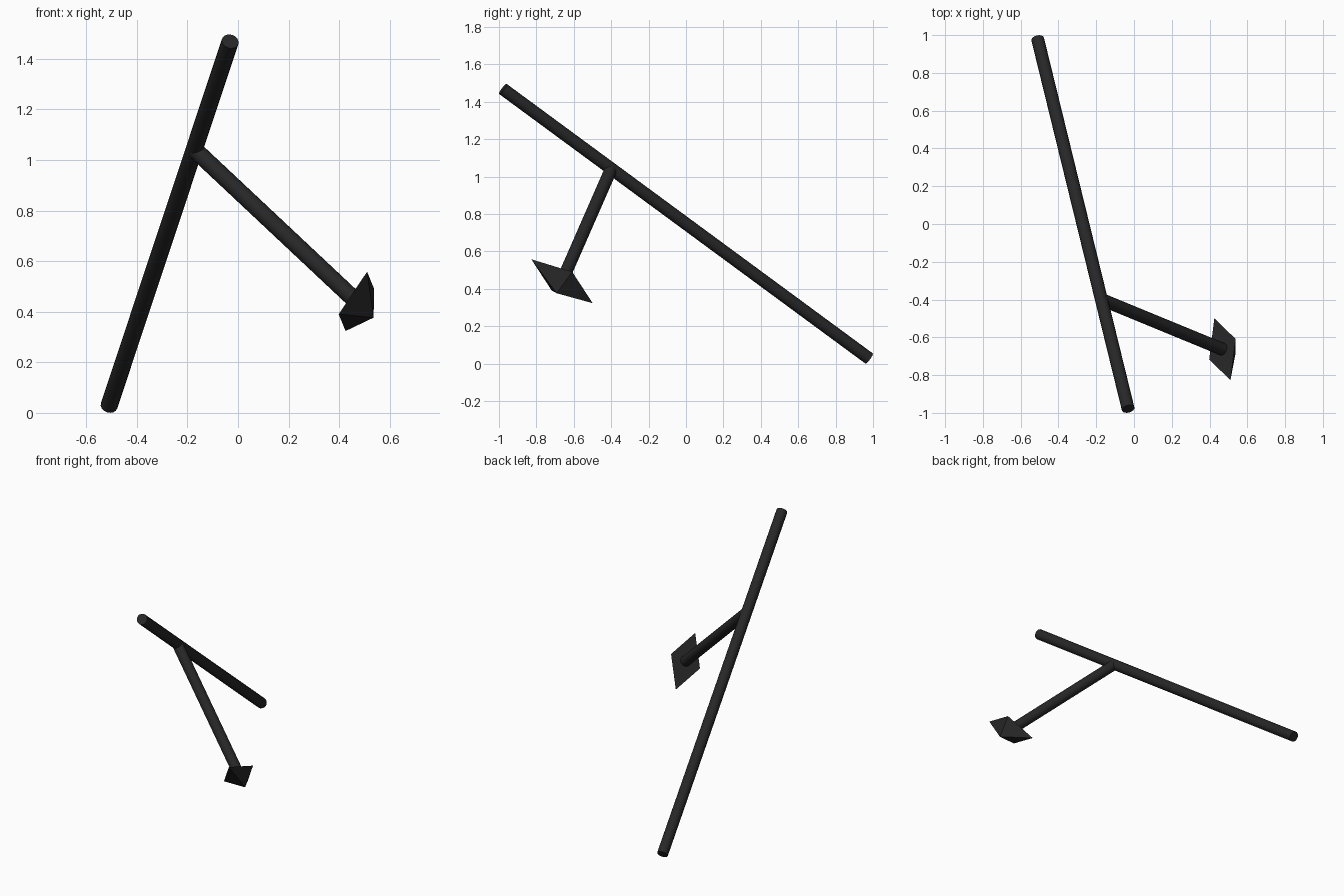
import bpy
import math
from mathutils import Vector, Matrix

if "Cube" in bpy.data.objects:
    bpy.data.objects.remove(bpy.data.objects["Cube"])

R = 0.034
TOP = Vector((-0.031, -0.979, 1.469))      # upper end of the long rod
BOTTOM = Vector((-0.510, 0.979, 0.028))    # lower end of the long rod
JOINT = TOP.lerp(BOTTOM, 0.296)            # where the branch leaves the long rod
HEAD = Vector((0.468, -0.663, 0.441))      # centre of the head's base

black = bpy.data.materials.new("black")
black.diffuse_color = (0.02, 0.02, 0.02, 1)
black.use_nodes = True
black.node_tree.nodes["Principled BSDF"].inputs["Base Color"].default_value = black.diffuse_color


def finish(ob, name):
    ob.name = name
    ob.data.materials.append(black)


def rod(name, a, b):
    d = b - a
    bpy.ops.mesh.primitive_cylinder_add(vertices=16, radius=R, depth=d.length)
    ob = bpy.context.object
    ob.matrix_world = Matrix.Translation((a + b) / 2) @ d.to_track_quat('Z', 'Y').to_matrix().to_4x4()
    bpy.ops.object.shade_smooth_by_angle(angle=math.radians(30))
    finish(ob, name)


# Long slanted rod and its branch
rod("long_rod", TOP, BOTTOM)
rod("branch_rod", JOINT, HEAD)

# Four-sided diamond head, long diagonal parallel to the long rod
axis = (HEAD - JOINT).normalized()
along = (TOP - BOTTOM).normalized()
along = (along - axis * along.dot(axis)).normalized()
side = axis.cross(along)
frame = Matrix((along, side, axis)).transposed().to_4x4()

height = 0.098
bpy.ops.mesh.primitive_cone_add(vertices=4, radius1=1, radius2=0, depth=height)
head = bpy.context.object
head.data.transform(Matrix.Translation((0, 0, height / 2)))
head.data.transform(Matrix.Diagonal((0.206, 0.102, 1, 1)))
head.matrix_world = Matrix.Translation(HEAD) @ frame
finish(head, "diamond_head")
